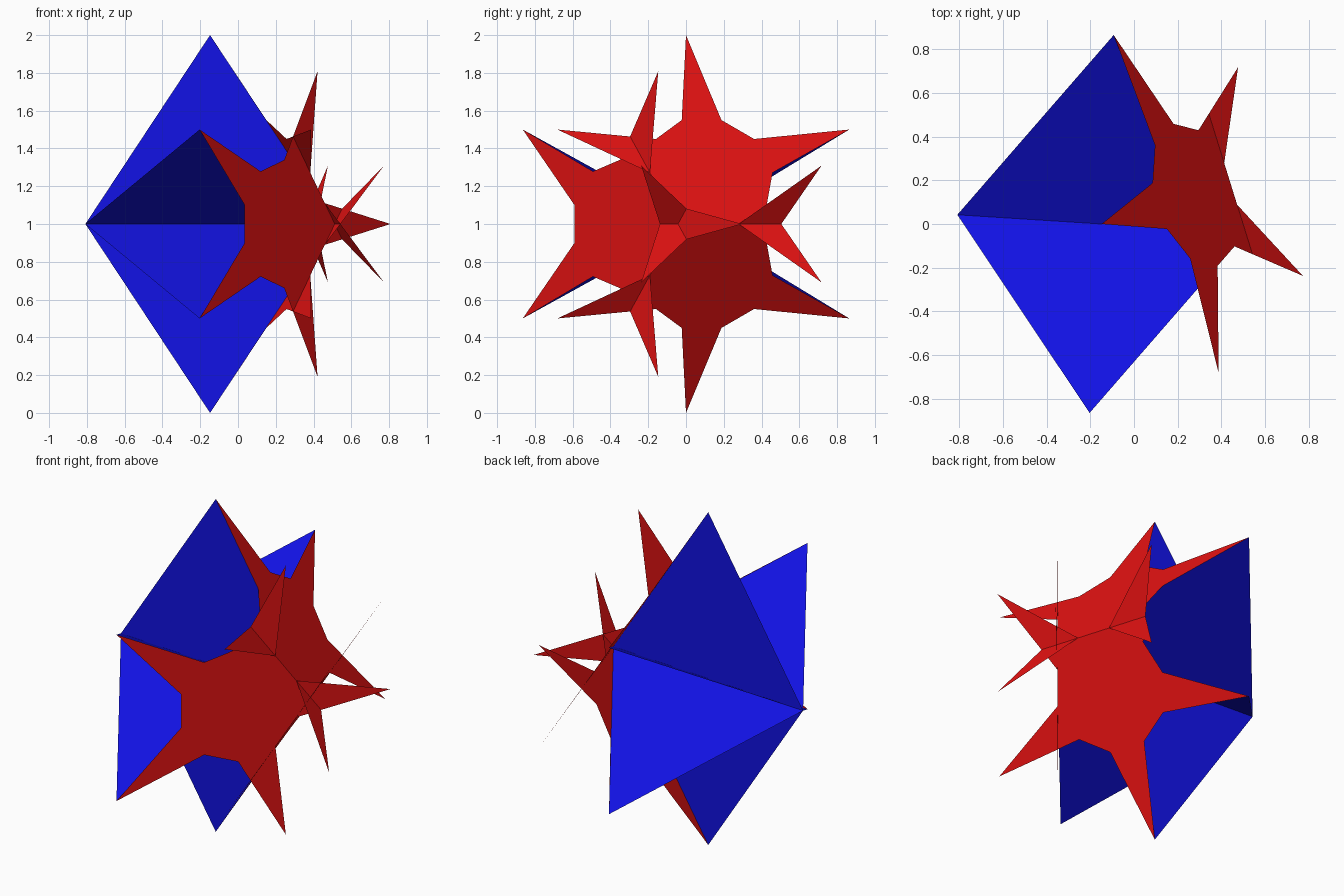
import bpy
import bmesh
from math import sin, cos, pi, radians, sqrt
from mathutils import Matrix, Vector

cube = bpy.data.objects.get("Cube")
if cube:
    bpy.data.objects.remove(cube, do_unlink=True)


def make_material(name, rgb):
    mat = bpy.data.materials.new(name)
    mat.use_nodes = True
    mat.diffuse_color = (*rgb, 1)
    mat.node_tree.nodes["Principled BSDF"].inputs["Base Color"].default_value = (*rgb, 1)
    return mat


red = make_material("red", (0.78, 0.006, 0.006))
blue = make_material("blue", (0.006, 0.006, 0.78))

# Shared frame: the threefold axis lies almost along x, turned slightly about z
TURN = 0.0637
axis = Vector((cos(TURN), -sin(TURN), 0))
up = Vector((0, 0, 1))
side = axis.cross(up)
frame = Matrix((up, side, axis)).transposed().to_4x4()
frame.translation = (-0.148, 0, 1)

APOTHEM = sqrt(3) / 2          # of the unit hexagon that carries all outer tips
SLOPE = radians(37.377)        # tilt of each star against the hexagon
APEX = APOTHEM * sin(SLOPE) / cos(SLOPE)


def add_face(name, points, angle, mat):
    """One flat panel, spun about the axis and placed in the shared frame."""
    bm = bmesh.new()
    bm.faces.new([bm.verts.new(p) for p in points])
    bm.transform(frame @ Matrix.Rotation(angle, 4, 'Z'))
    mesh = bpy.data.meshes.new(name)
    bm.to_mesh(mesh)
    bm.free()
    mesh.materials.append(mat)
    obj = bpy.data.objects.new(name, mesh)
    bpy.context.collection.objects.link(obj)


# Star outline: five tips of a unit pentagon, with a blunt notch between each pair
pent_apothem = 0.5 / sin(pi / 5) * cos(pi / 5)
tip_radius = 0.5 / sin(pi / 5)
star = []
for i in range(5):
    mid = pi + i * 2 * pi / 5
    out = Vector((cos(mid), sin(mid)))
    along = Vector((-sin(mid), cos(mid)))
    star += [out * 0.325 - along * 0.1, out * 0.325 + along * 0.1,
             Vector((cos(mid + pi / 5), sin(mid + pi / 5))) * tip_radius]

# Tilt the star so that one pentagon side rests on a hexagon side
tilted = []
for p in star:
    u = p.x + pent_apothem
    tilted.append((APOTHEM - u * cos(SLOPE), p.y, u * sin(SLOPE)))

# Three crossing stars
for k, name in enumerate(("front_star", "lower_star", "upper_star")):
    add_face(name, tilted, radians(90 + 120 * k), red)

# Three rhombic fins crossing on the axis
rhombus = [(1, 0, 0), (0, 0, APEX), (-1, 0, 0), (0, 0, -APEX)]
for k, name in enumerate(("upright_fin", "rising_fin", "falling_fin")):
    add_face(name, rhombus, radians(60 * k), blue)
